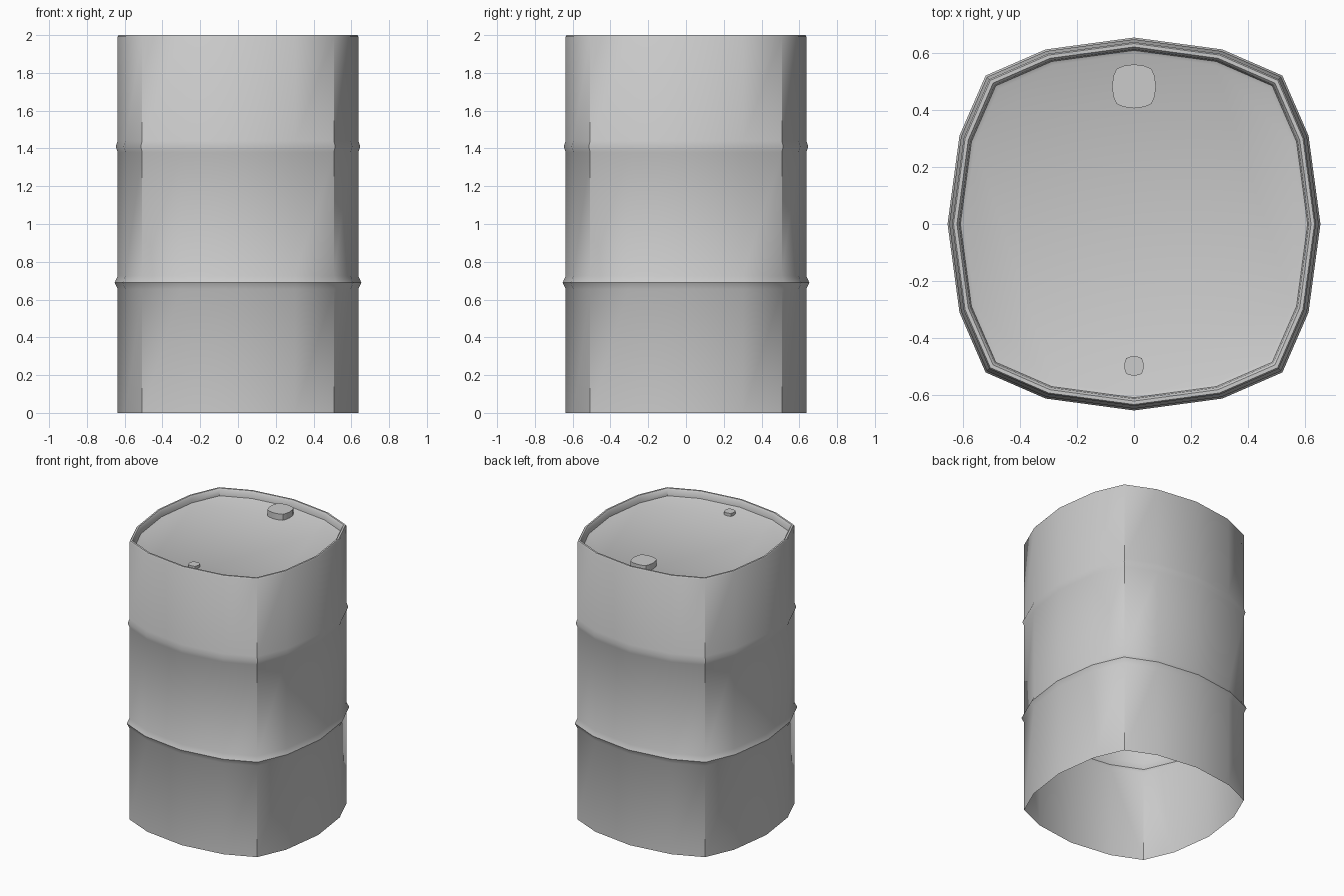
import bpy, bmesh, math

if "Cube" in bpy.data.objects:
    bpy.data.objects.remove(bpy.data.objects["Cube"])

# One octant-symmetric quarter of the squarish 16-sided section (unit half width)
QUARTER = [(1, 0), (0.936, 0.474), (0.796, 0.796), (0.474, 0.936)]
SECTION = []
for turn in range(4):
    for x, y in QUARTER:
        for _ in range(turn):
            x, y = -y, x
        SECTION.append((x, y))


def loft(name, profile, center=(0, 0), cap=True, angle=40):
    """Stack scaled copies of the section along a (half width, z) profile."""
    bm = bmesh.new()
    rings = [[bm.verts.new((center[0] + x * r, center[1] + y * r, z))
              for x, y in SECTION] for r, z in profile]
    n = len(SECTION)
    for a, b in zip(rings, rings[1:]):
        for i in range(n):
            j = (i + 1) % n
            bm.faces.new((a[i], a[j], b[j], b[i]))
    if cap:
        bm.faces.new(rings[-1])
    mesh = bpy.data.meshes.new(name)
    bm.to_mesh(mesh)
    bm.free()
    obj = bpy.data.objects.new(name, mesh)
    bpy.context.collection.objects.link(obj)
    bpy.ops.object.select_all(action='DESELECT')
    bpy.context.view_layer.objects.active = obj
    obj.select_set(True)
    bpy.ops.object.shade_smooth_by_angle(angle=math.radians(angle))
    return obj


W = 0.637
LID = 1.945

# Drum wall, open below, with two rolling ribs, rounded rim and recessed lid
loft("drum_body", [
    (W, 0), (W, 0.655), (W + 0.016, 0.69), (W, 0.725),
    (W, 1.38), (W + 0.01, 1.41), (W, 1.44),
    (W, 1.992), (0.632, 2.0), (0.620, 2.0), (0.612, 1.99),
    (0.608, LID + 0.006), (0.595, LID)])

# Large and small bung caps on the lid
for name, r, y, h in (("large_bung", 0.077, 0.482, 0.043),
                      ("small_bung", 0.034, -0.497, 0.021)):
    loft(name, [(r, LID - 0.002), (r, LID + h)], (0, y))
